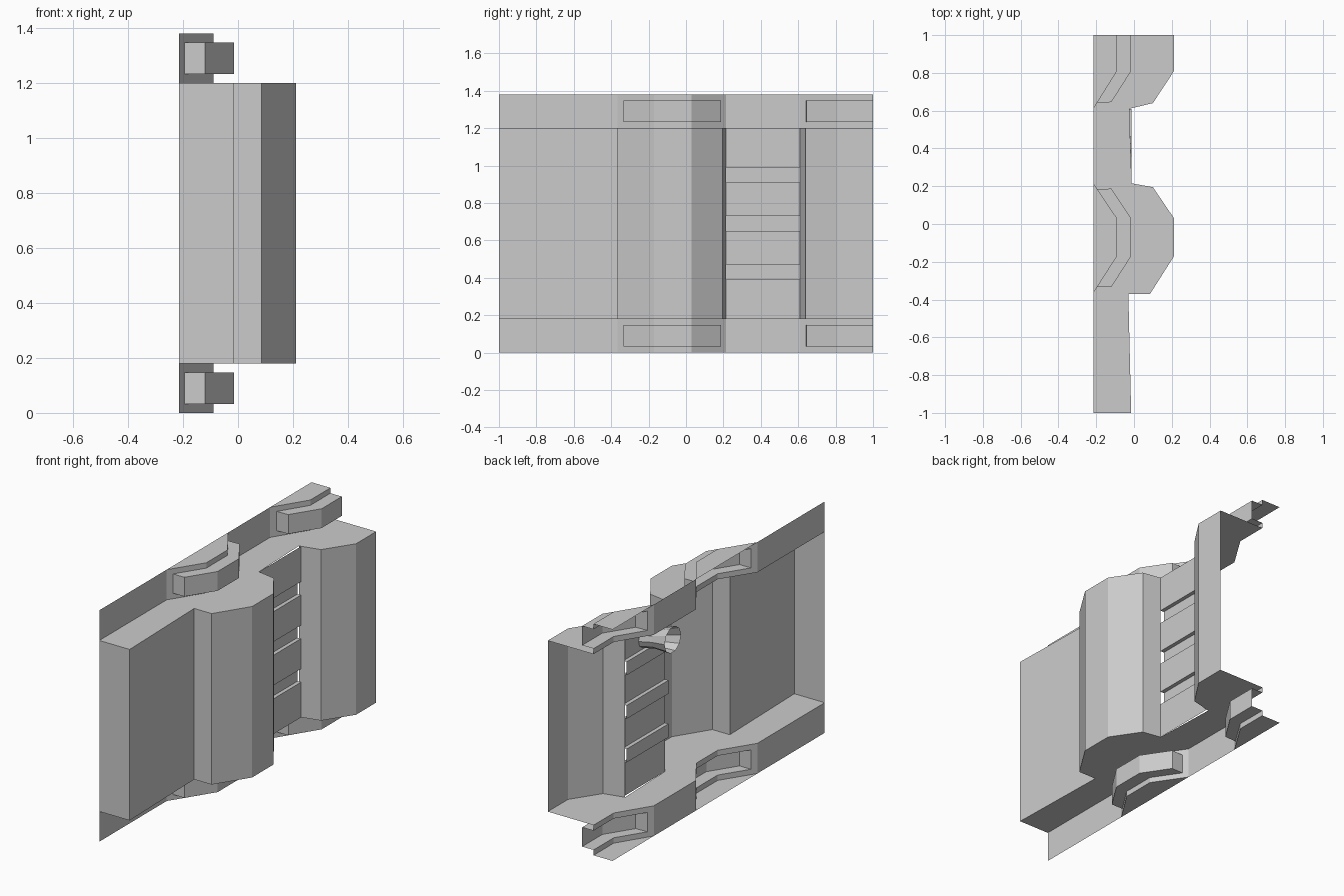
import bpy, bmesh, math
from mathutils import Vector, Matrix

if "Cube" in bpy.data.objects:
    bpy.data.objects.remove(bpy.data.objects["Cube"])

H = 1.38          # total height
Z0, Z1 = 0.18, 1.2  # wall between the lower and upper ledge
BACK = -0.215


class Part:
    """Collects open sheets and flat faces into one object."""
    def __init__(self, name):
        self.name, self.bm = name, bmesh.new()

    def face(self, pts):
        self.bm.faces.new([self.bm.verts.new(p) for p in pts])

    def sheet(self, path, z0, z1):
        z0, z1 = sorted((z0, z1))
        for (ax, ay), (bx, by) in zip(path, path[1:]):
            self.face([(ax, ay, z0), (bx, by, z0), (bx, by, z1), (ax, ay, z1)])

    def flat(self, outline, z, up=True):
        # outlines are given counter-clockwise seen from above
        pts = [(x, y, z) for x, y in outline]
        self.face(pts if up else pts[::-1])

    def done(self):
        bmesh.ops.remove_doubles(self.bm, verts=self.bm.verts, dist=1e-4)
        me = bpy.data.meshes.new(self.name)
        self.bm.to_mesh(me)
        self.bm.free()
        ob = bpy.data.objects.new(self.name, me)
        bpy.context.collection.objects.link(ob)


# Plan profiles, running from y = -1 to y = 1
front_a = [(BACK, -1), (-0.015, -1), (-0.03, -0.37), (0.085, -0.37),
           (0.212, -0.17), (0.212, 0.03), (0.10, 0.195), (-0.012, 0.215)]
front_b = [(-0.025, 0.61), (0.10, 0.64), (0.212, 0.81), (0.212, 1)]
dent_a = [(BACK, -0.365), (-0.195, -0.334), (-0.09, -0.17),
          (-0.09, 0.03), (-0.195, 0.185), (BACK, 0.215)]
dent_b = [(BACK, 0.61), (-0.195, 0.642), (-0.09, 0.81), (-0.09, 1)]
bumper_a = [dent_a[1], (-0.12, -0.334), (-0.015, -0.17),
            (-0.015, 0.03), (-0.12, 0.187), dent_a[4]]
bumper_b = [dent_b[1], (-0.12, 0.645), (-0.015, 0.81), (-0.015, 1)]
rear = [(BACK, -1)] + dent_a + dent_b

# Outer wall with piers, plus the two ledges
wall = Part("wall_shell")
wall.sheet(front_a, Z0, Z1)
wall.sheet(front_b, Z0, Z1)
ledge = front_a[1:] + front_b + rear[::-1]
wall.flat(ledge, Z1, True)
wall.flat(ledge, Z0, False)
wall.done()

# Recessed panel with three horizontal grooves
panel = Part("grooved_panel")
section = [(-0.012, Z0)]
for z in (0.39, 0.65, 0.91):
    section += [(-0.012, z), (-0.035, z), (-0.035, z + 0.08), (-0.012, z + 0.08)]
section.append((-0.012, Z1))
for (ax, az), (bx, bz) in zip(section, section[1:]):
    panel.face([(ax, 0.215, az), (ax, 0.61, az), (bx, 0.61, bz), (bx, 0.215, bz)])
panel.done()

# Upper and lower rails with dents and hollow bumpers
for label, upper in (("upper", True), ("lower", False)):
    def m(z):
        return z if upper else H - z
    rail = Part(label + "_rail")
    rail.sheet([(BACK, -1), dent_a[0]], m(Z1), m(H))
    rail.sheet([dent_a[-1], dent_b[0]], m(Z1), m(H))
    for dent in (dent_a, dent_b):
        for lo, hi in ((Z1, 1.233), (1.348, H)):
            rail.sheet(dent, m(lo), m(hi))
        rail.sheet(dent[:2], m(1.233), m(1.348))
        cap = dent if dent is dent_a else dent + [(BACK, 1)]
        rail.flat(cap, m(H), upper)
    rail.sheet(dent_a[-2:], m(1.233), m(1.348))
    rail.done()

    bumper = Part(label + "_bumpers")
    for outer, inner in ((bumper_a, dent_a[1:5]), (bumper_b, dent_b[1:])):
        lo, hi = sorted((m(1.233), m(1.348)))
        bumper.sheet(outer, lo, hi)
        ring = outer + [p for p in inner[::-1] if p not in outer]
        bumper.flat(ring, hi, True)
        bumper.flat(ring, lo, False)
    bumper.done()

# Flared open pipe behind the panel
pipe = Part("rear_pipe")
start, end = Vector((-0.012, 0.41, 1.05)), Vector((-0.2, 0.41, 1.09))
N = 10
rings = []
for t, r in ((0, 0.055), (0.45, 0.055), (1, 0.078)):
    c = start.lerp(end, t)
    rings.append([c + Vector((0, r * math.cos(2 * math.pi * i / N),
                              r * math.sin(2 * math.pi * i / N))) for i in range(N)])
for a, b in zip(rings, rings[1:]):
    for i in range(N):
        j = (i + 1) % N
        pipe.face([a[i], b[i], b[j], a[j]])
pipe.done()
